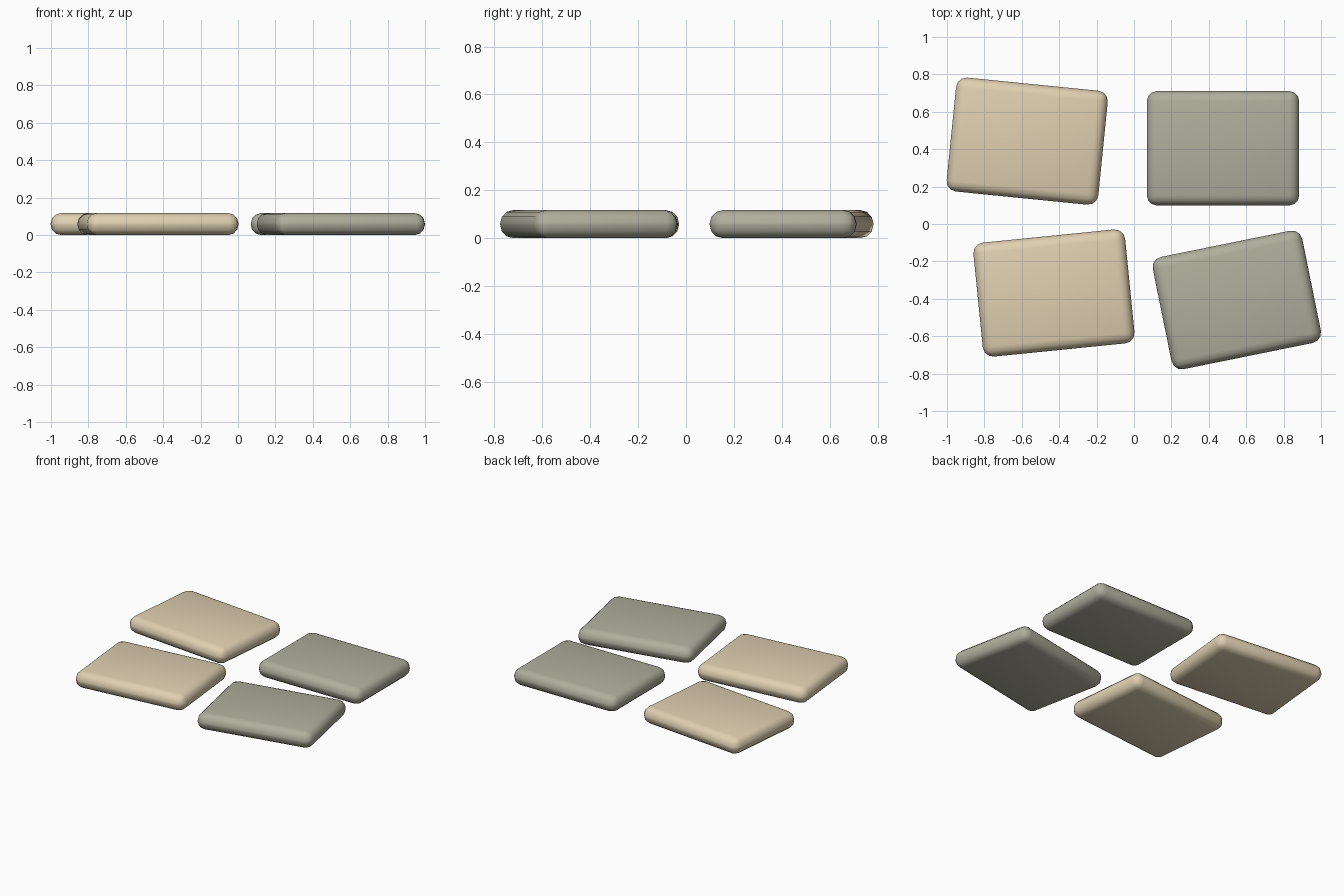
import bpy, math

if "Cube" in bpy.data.objects:
    bpy.data.objects.remove(bpy.data.objects["Cube"])

WIDTH, DEPTH, THICK, ROUND = 0.815, 0.612, 0.117, 0.055


def material(name, rgb):
    m = bpy.data.materials.new(name)
    m.diffuse_color = (*rgb, 1)
    m.use_nodes = True
    m.node_tree.nodes["Principled BSDF"].inputs["Base Color"].default_value = m.diffuse_color
    return m


beige = material("beige", (0.74, 0.63, 0.44))
grey_green = material("grey_green", (0.43, 0.43, 0.34))


def slab(name, x, y, angle, mat):
    # rounded flat slab lying on the ground, turned about z
    bpy.ops.mesh.primitive_cube_add(size=1, location=(x, y, THICK / 2))
    ob = bpy.context.object
    ob.name = name
    ob.scale = (WIDTH, DEPTH, THICK)
    bpy.ops.object.transform_apply(location=False, rotation=False, scale=True)
    ob.rotation_euler.z = angle
    bevel = ob.modifiers.new("rounded_edges", 'BEVEL')
    bevel.width = ROUND
    bevel.segments = 3
    ob.data.materials.append(mat)
    bpy.ops.object.modifier_apply(modifier=bevel.name)
    bpy.ops.object.shade_smooth_by_angle(angle=math.radians(40))


# four paving slabs, each turned a little differently
slab("slab_back_left", -0.571, 0.443, -0.1, beige)
slab("slab_back_right", 0.476, 0.405, 0.0, grey_green)
slab("slab_front_left", -0.428, -0.369, 0.1, beige)
slab("slab_front_right", 0.55, -0.406, 0.2, grey_green)
